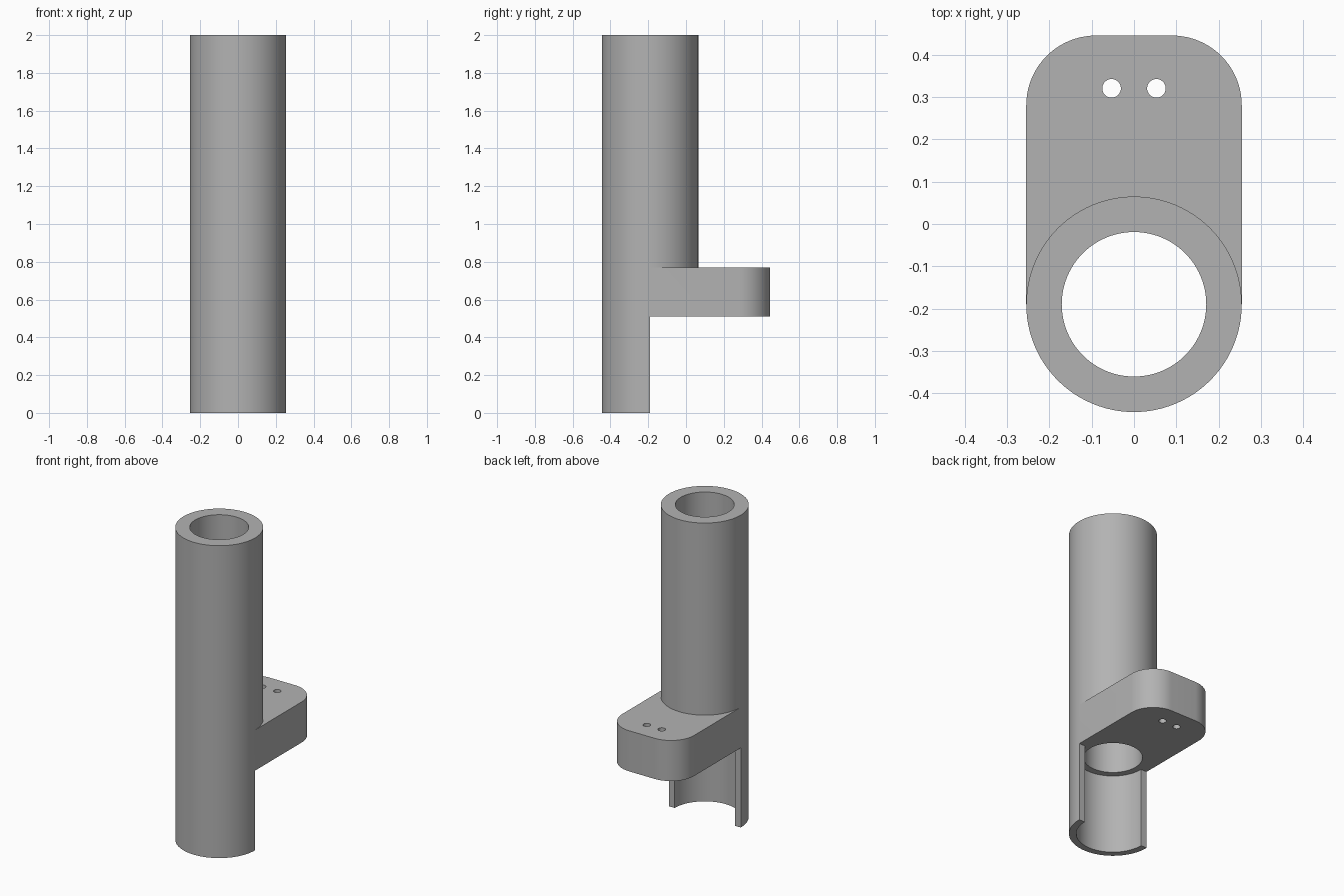
import bpy
import bmesh
import math

if "Cube" in bpy.data.objects:
    bpy.data.objects.remove(bpy.data.objects["Cube"], do_unlink=True)

AXIS_Y = -0.19                      # tube axis
OUTER, BORE, SOCKET = 0.255, 0.171, 0.213
SHELF_LOW, SHELF_HIGH, TOP = 0.51, 0.77, 2.0
BACK, CORNER = 0.446, 0.165

grey = bpy.data.materials.new("plain grey")
grey.use_nodes = True
COLOUR = (0.45, 0.45, 0.45, 1)
grey.diffuse_color = COLOUR
grey.node_tree.nodes["Principled BSDF"].inputs["Base Color"].default_value = COLOUR


def arc(cx, cy, r, start, end, steps):
    """Points along an arc, angles in degrees."""
    angles = [math.radians(start + (end - start) * i / steps) for i in range(steps + 1)]
    return [(cx + r * math.cos(a), cy + r * math.sin(a)) for a in angles]


def prism(name, outline, z0, z1):
    """Extrude a plan outline between two heights."""
    bm = bmesh.new()
    base = bm.faces.new([bm.verts.new((x, y, z0)) for x, y in outline])
    new = bmesh.ops.extrude_face_region(bm, geom=[base])["geom"]
    bmesh.ops.translate(bm, vec=(0, 0, z1 - z0),
                        verts=[v for v in new if isinstance(v, bmesh.types.BMVert)])
    bmesh.ops.recalc_face_normals(bm, faces=bm.faces)
    mesh = bpy.data.meshes.new(name)
    bm.to_mesh(mesh)
    bm.free()
    mesh.materials.append(grey)
    obj = bpy.data.objects.new(name, mesh)
    bpy.context.collection.objects.link(obj)
    return obj


def disc(name, x, y, r, z0, z1, steps=96):
    return prism(name, arc(x, y, r, 0, 360, steps)[:-1], z0, z1)


def combine(target, tool, operation):
    """Apply a boolean and drop the tool."""
    mod = target.modifiers.new(tool.name, "BOOLEAN")
    mod.operation, mod.solver, mod.object = operation, "EXACT", tool
    bpy.context.view_layer.objects.active = target
    bpy.ops.object.modifier_apply(modifier=mod.name)
    bpy.data.objects.remove(tool, do_unlink=True)


# Main tube, with the rear half of its foot cut away
body = disc("tube_holder", 0, AXIS_Y, OUTER, 0, TOP)
rear = [(-1, AXIS_Y), (1, AXIS_Y), (1, 1), (-1, 1)]
combine(body, prism("foot_cutter", rear, -0.1, SHELF_LOW), "DIFFERENCE")

# Mounting shelf with rounded rear corners
cx, cy = OUTER - CORNER, BACK - CORNER
shelf = ([(-OUTER, AXIS_Y), (OUTER, AXIS_Y)]
         + arc(cx, cy, CORNER, 0, 90, 20) + arc(-cx, cy, CORNER, 90, 180, 20))
combine(body, prism("shelf", shelf, SHELF_LOW, SHELF_HIGH), "UNION")

# Through bore, wider lower socket and two screw holes
combine(body, disc("bore_cutter", 0, AXIS_Y, BORE, -0.1, TOP + 0.1), "DIFFERENCE")
combine(body, disc("socket_cutter", 0, AXIS_Y, SOCKET, -0.1, SHELF_LOW), "DIFFERENCE")
for side in (-1, 1):
    combine(body, disc("screw_cutter", side * 0.053, 0.321, 0.022, 0.4, 0.9, 32), "DIFFERENCE")

# Smooth curved walls, crisp edges
bpy.ops.object.select_all(action="DESELECT")
body.select_set(True)
bpy.context.view_layer.objects.active = body
bpy.ops.object.shade_smooth_by_angle(angle=math.radians(30))
